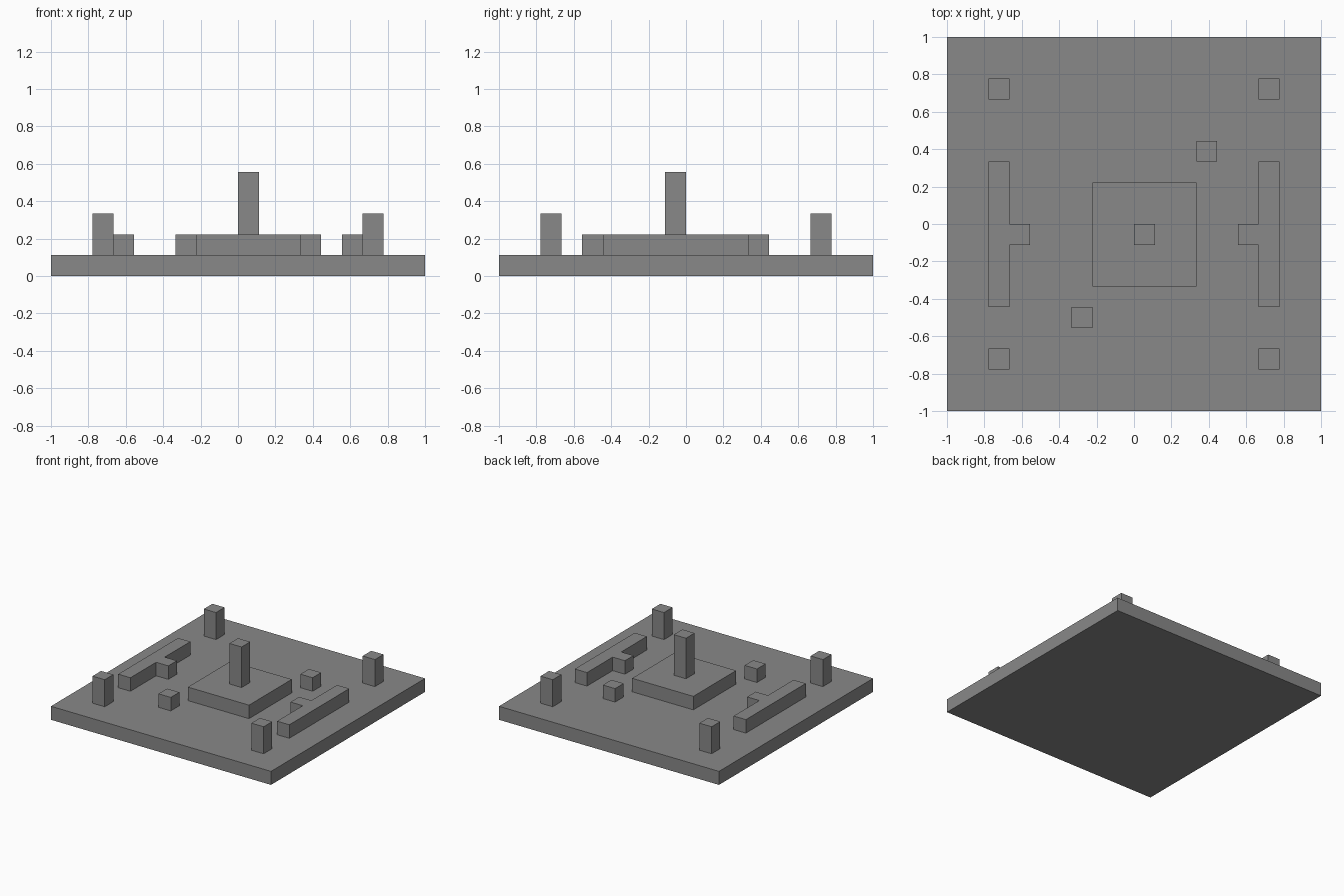
import bpy
import bmesh

if "Cube" in bpy.data.objects:
    bpy.data.objects.remove(bpy.data.objects["Cube"], do_unlink=True)

U = 1 / 9  # one block of the modelling grid

# Single stone colour
GREY = (0.25, 0.25, 0.25, 1)
stone = bpy.data.materials.new("stone_grey")
stone.use_nodes = True
stone.diffuse_color = GREY
stone.node_tree.nodes["Principled BSDF"].inputs["Base Color"].default_value = GREY


def prism(name, outline, bottom, top):
    """Extrude a flat outline, in grid blocks, from bottom to top."""
    bm = bmesh.new()
    face = bm.faces.new([bm.verts.new((x * U, y * U, bottom * U)) for x, y in outline])
    grown = bmesh.ops.extrude_face_region(bm, geom=[face], use_keep_orig=True)
    verts = [v for v in grown["geom"] if isinstance(v, bmesh.types.BMVert)]
    bmesh.ops.translate(bm, verts=verts, vec=(0, 0, (top - bottom) * U))
    bmesh.ops.recalc_face_normals(bm, faces=bm.faces)
    mesh = bpy.data.meshes.new(name)
    bm.to_mesh(mesh)
    bm.free()
    mesh.materials.append(stone)
    obj = bpy.data.objects.new(name, mesh)
    bpy.context.collection.objects.link(obj)
    return obj


def box(name, x, y, bottom, top, size=1):
    """Square block whose lowest corner is at x, y."""
    outline = [(x, y), (x + size, y), (x + size, y + size), (x, y + size)]
    return prism(name, outline, bottom, top)


# Floor slab, raised platform and central pillar
box("floor_slab", -9, -9, 0, 1, size=18)
box("platform", -2, -3, 1, 2, size=5)
box("central_pillar", 0, -1, 2, 5)

# Corner posts
for x, side in ((-7, "right"), (6, "left")):
    for y, end in ((-7, "front"), (6, "back")):
        box(f"{end}_{side}_post", x, y, 1, 3)

# Low T-shaped walls, with the stub facing the centre
wall = [(7, -4), (7, 3), (6, 3), (6, 0), (5, 0), (5, -1), (6, -1), (6, -4)]
for sign, side in ((-1, "right"), (1, "left")):
    prism(f"{side}_wall", [(sign * x, y) for x, y in wall], 1, 2)

# Loose blocks beside the platform
box("front_block", -3, -5 - 0.5 + 0.5, 1, 2)
box("back_block", 3, 3, 1, 2)
